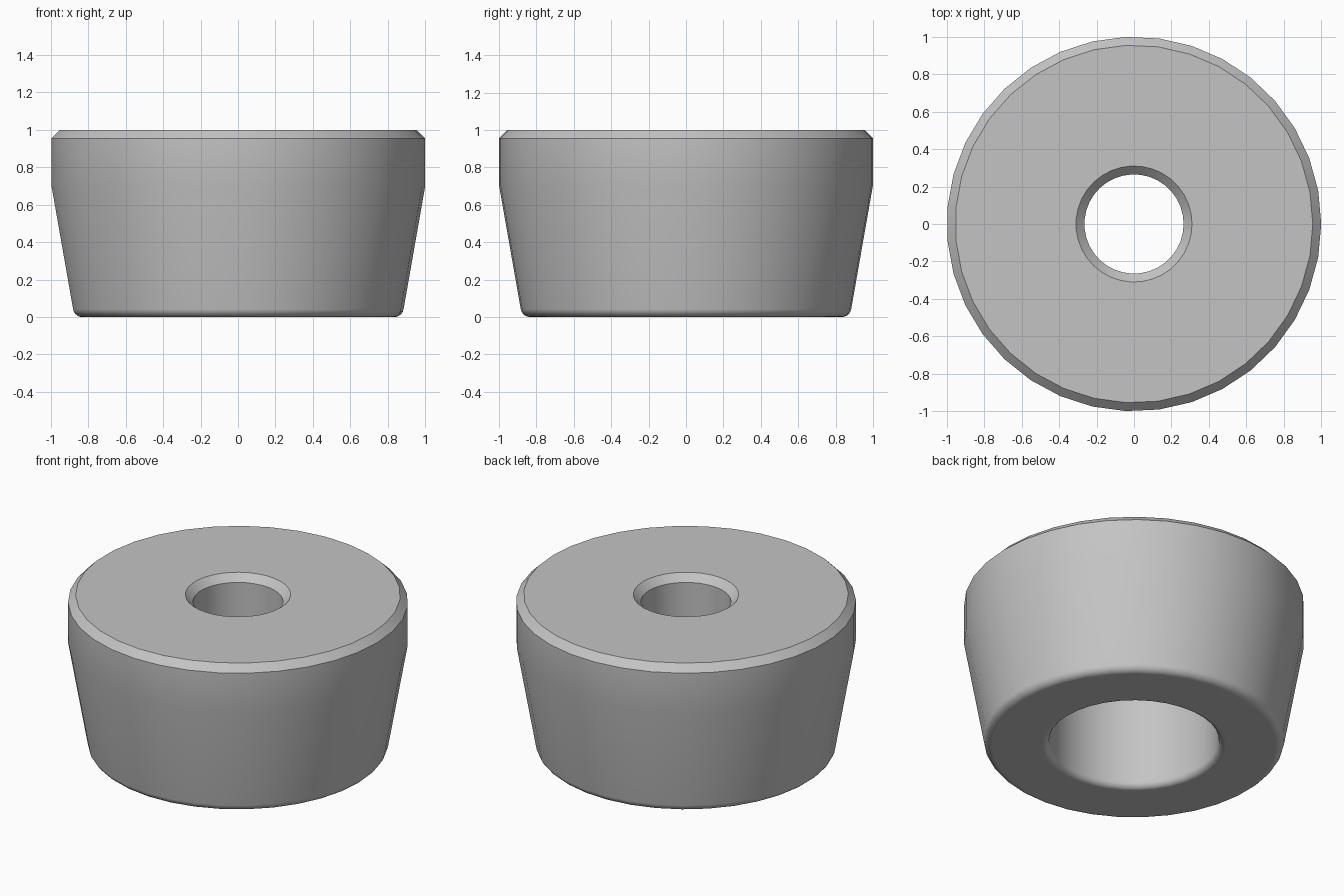
import bpy, bmesh, math

SIDES = 35

cube = bpy.data.objects.get("Cube")
if cube:
    bpy.data.objects.remove(cube, do_unlink=True)


def flat_material(name, color):
    mat = bpy.data.materials.new(name)
    mat.use_nodes = True
    mat.diffuse_color = color
    mat.node_tree.nodes["Principled BSDF"].inputs["Base Color"].default_value = color
    return mat


def fillet(cx, cz, radius, start, end, steps=5):
    """Points of a rounded corner, angles in degrees."""
    angles = [math.radians(start + (end - start) * i / steps) for i in range(steps + 1)]
    return [(cx + radius * math.cos(a), cz + radius * math.sin(a)) for a in angles]


def lathe(name, profile, mat):
    """Revolve a closed (radius, height) profile around z."""
    bm = bmesh.new()
    rings = []
    for r, z in profile:
        turns = [2 * math.pi * i / SIDES for i in range(SIDES)]
        rings.append([bm.verts.new((r * math.cos(a), r * math.sin(a), z)) for a in turns])
    for k, ring in enumerate(rings):
        above = rings[(k + 1) % len(rings)]
        for i in range(SIDES):
            j = (i + 1) % SIDES
            bm.faces.new((ring[i], ring[j], above[j], above[i]))
    bmesh.ops.recalc_face_normals(bm, faces=bm.faces)
    mesh = bpy.data.meshes.new(name)
    bm.to_mesh(mesh)
    bm.free()
    mesh.materials.append(mat)
    obj = bpy.data.objects.new(name, mesh)
    bpy.context.collection.objects.link(obj)
    return obj


# Tapered outside: rounded foot, slanted wall, upright band, top chamfer
profile = fillet(0.835, 0.05, 0.05, -90, -10)
profile += [(1.0, 0.7), (1.0, 0.955), (0.955, 1.0)]
# Screw hole with chamfered mouth, then the shelf of the wider bore
profile += [(0.31, 1.0), (0.265, 0.955), (0.265, 0.65), (0.5, 0.65)]
# Rounded lip of the bore
profile += fillet(0.54, 0.04, 0.04, 180, 270)

foot = lathe("bumper_foot", profile, flat_material("light grey", (0.55, 0.55, 0.55, 1)))

# Smooth curved walls, crisp chamfers and flat ends
bpy.ops.object.select_all(action="DESELECT")
foot.select_set(True)
bpy.context.view_layer.objects.active = foot
bpy.ops.object.shade_smooth_by_angle(angle=math.radians(30))
weighted = foot.modifiers.new("even_shading", "WEIGHTED_NORMAL")
weighted.keep_sharp = True
